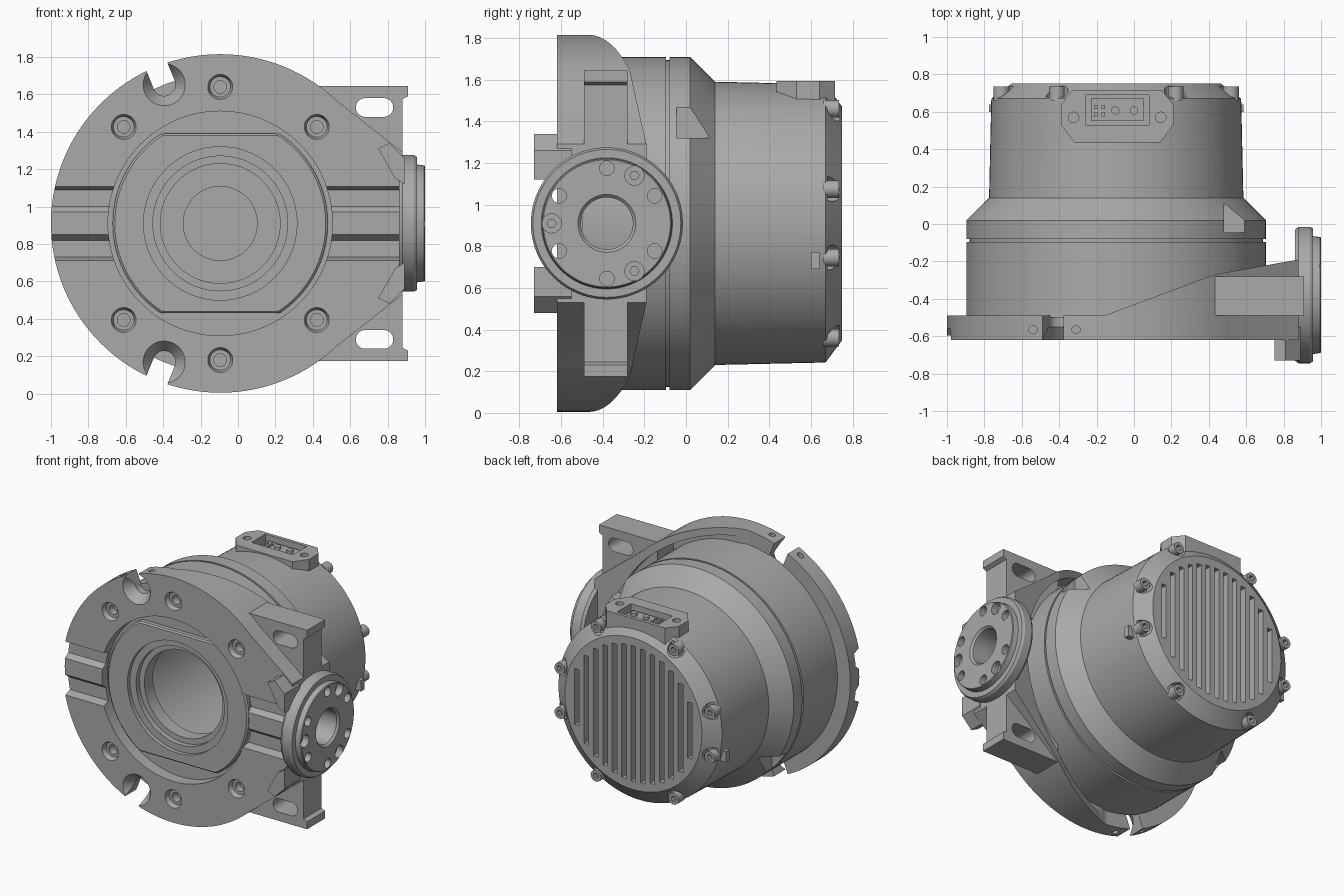
import bpy, bmesh, math
from mathutils import Vector

if "Cube" in bpy.data.objects:
    bpy.data.objects.remove(bpy.data.objects["Cube"], do_unlink=True)

CX, CZ = -0.095, 0.91      # drum axis
SY = -0.38                 # side port axis

grey = bpy.data.materials.new("machined_grey")
grey.use_nodes = True
colour = (0.4, 0.4, 0.4, 1)
grey.diffuse_color = colour
grey.node_tree.nodes["Principled BSDF"].inputs["Base Color"].default_value = colour


def finish(name, bm):
    bmesh.ops.remove_doubles(bm, verts=bm.verts, dist=1e-5)
    bmesh.ops.recalc_face_normals(bm, faces=bm.faces)
    me = bpy.data.meshes.new(name)
    bm.to_mesh(me)
    bm.free()
    me.materials.append(grey)
    ob = bpy.data.objects.new(name, me)
    bpy.context.collection.objects.link(ob)
    return ob


def place(axis, p, d):
    u, v = p
    return Vector({"x": (d, u, v), "y": (u, d, v), "z": (u, v, d)}[axis])


def loft(name, axis, rings):
    """Closed solid through rings of equal size: [(points, depth), ...]"""
    bm = bmesh.new()
    rows = [[bm.verts.new(place(axis, p, d)) for p in pts] for pts, d in rings]
    n = len(rows[0])
    for a, b in zip(rows, rows[1:]):
        for i in range(n):
            j = (i + 1) % n
            bm.faces.new((a[i], a[j], b[j], b[i]))
    bm.faces.new(rows[0])
    bm.faces.new(rows[-1])
    return finish(name, bm)


def prism(name, axis, pts, a, b):
    return loft(name, axis, [(pts, a), (pts, b)])


def box(name, x, y, z):
    return prism(name, "z", [(x[0], y[0]), (x[1], y[0]), (x[1], y[1]), (x[0], y[1])], *z)


def circle(c, r, n=48):
    return [(c[0] + r * math.cos(math.tau * i / n), c[1] + r * math.sin(math.tau * i / n))
            for i in range(n)]


def cyl(name, axis, c, r, a, b, r2=None, n=48):
    return loft(name, axis, [(circle(c, r, n), a), (circle(c, r2 or r, n), b)])


def lathe(name, profile, n=128):
    bm = bmesh.new()
    rows = []
    for i in range(n):
        t = math.tau * i / n
        rows.append([bm.verts.new((CX + r * math.cos(t), y, CZ + r * math.sin(t))) for r, y in profile])
    for i in range(n):
        a, b = rows[i], rows[(i + 1) % n]
        for k in range(len(profile)):
            m = (k + 1) % len(profile)
            if profile[k][0] or profile[m][0]:
                bm.faces.new((a[k], a[m], b[m], b[k]))
    return finish(name, bm)


def boolean(ob, tools, op="DIFFERENCE"):
    for tool in tools:
        mod = ob.modifiers.new("shape", "BOOLEAN")
        mod.operation, mod.object, mod.solver = op, tool, "EXACT"
        bpy.context.view_layer.objects.active = ob
        bpy.ops.object.modifier_apply(modifier=mod.name)
        bpy.data.objects.remove(tool, do_unlink=True)


def polar(r, deg, c=(CX, CZ)):
    t = math.radians(deg)
    return c[0] + r * math.cos(t), c[1] + r * math.sin(t)


def flip(pts):
    return [(x, 2 * CZ - z) for x, z in pts]


# Front flange: disc with tangent arms, thickening towards the side port
flange = cyl("front_flange", "y", (CX, CZ), 0.905, -0.62, 0, n=128)
arm = [(0.46, 1.62), (0.88, 1.29)]
boolean(flange, [prism("arms", "y", [(0, 1)] + arm + flip(arm)[::-1] + [(0, 0.8)], -0.62, 0)], "UNION")
boolean(flange, [prism("wedge", "z", [(-1.1, -0.63), (0.88, -0.63), (0.88, -0.19), (0.43, -0.27),
                                      (-0.16, -0.49), (-1.1, -0.49)], -0.1, 2)], "INTERSECT")
cuts = [cyl("bore", "y", (CX, CZ), 0.6, -0.7, 0.1, n=128),
        cyl("rear_relief", "y", (CX, CZ), 0.85, -0.47, 0.1, n=128)]
# Double channel across the face
half = [(-0.63, 0.2), (-0.56, 0.18), (-0.56, 0.09), (-0.595, 0.06)]
channel = [(y, CZ + z) for y, z in half] + [(y, CZ - z) for y, z in half[::-1]]
cuts.append(prism("channel", "x", channel, -1.1, 0.875))
# Counterbored bolt holes
for deg in (45, 90, 135, 225, 270, 315):
    p = polar(0.73, deg)
    cuts += [cyl("counterbore", "y", p, 0.07, -0.63, -0.585, 0.055),
             cyl("bolt_hole", "y", p, 0.034, -0.63, -0.53, n=24)]
# Rim notches with flared mouths
for s in (1, -1):
    deg = s * 112
    p = polar(0.80, deg)
    d = Vector(polar(0.3, deg, (0, 0)))
    w = Vector((-d.y, d.x)).normalized() * 0.06
    q = Vector(p)
    slot = [tuple(v) for v in (q - w, q + d - w, q + d + w, q + w)]
    cuts += [prism("notch", "y", slot, -0.7, -0.4), cyl("notch_end", "y", p, 0.06, -0.7, -0.4),
             cyl("notch_flare", "y", p, 0.12, -0.63, -0.55, 0.06)]
    for x in (-0.54, -0.31):
        z = CZ + s * math.sqrt(0.905 ** 2 - (x - CX) ** 2)
        cuts.append(cyl("rim_hole", "z", (x, -0.565), 0.022, z - 0.06, z + 0.06, n=20))
cuts.append(cyl("port_bore", "x", (SY, CZ), 0.125, 0.6, 1.1))
boolean(flange, cuts)

# Hollow housing with groove, shoulder cone and tapered rear drum
housing = lathe("housing", [
    (0.36, -0.53), (0.61, -0.53), (0.61, -0.5), (0.8, -0.5), (0.8, -0.095), (0.785, -0.095),
    (0.785, -0.08), (0.8, -0.08), (0.8, 0.02), (0.68, 0.14), (0.668, 0.67), (0.56, 0.75), (0, 0.75),
    (0, 0.5), (0.2, 0.5), (0.2, 0.55), (0.55, 0.55), (0.55, -0.4), (0.32, -0.4), (0.32, -0.5), (0.36, -0.5)])
cuts = []
# Rear cooling slots
for i in range(-6, 7):
    x = i * 0.077
    h = math.sqrt(0.51 ** 2 - x ** 2) - 0.01
    cuts.append(box("slot", (CX + x - 0.019, CX + x + 0.019), (0.64, 0.8), (CZ - h, CZ + h)))
# Flat pockets on the shoulder, opposite each other
cuts += [box("pocket", (0.48, 0.9), (-0.045, 0.11), (1.32, 1.7)),
         box("pocket", (2 * CX - 0.9, 2 * CX - 0.48), (-0.045, 0.11), (0.12, 0.5))]
# Rear bolt seats
bolt_angles = (15, 60, 120, 165, 195, 240, 300, 345)
for deg in bolt_angles:
    cuts.append(cyl("bolt_seat", "y", polar(0.635, deg), 0.06, 0.68, 0.8, n=24))
boolean(housing, cuts)

# Rear cap screws with sockets
for deg in bolt_angles:
    p = polar(0.635, deg)
    screw = cyl("rear_screw", "y", p, 0.042, 0.66, 0.735, n=24)
    boolean(screw, [cyl("hex", "y", p, 0.022, 0.7, 0.8, n=6)])

# Pilot boss with flat top and bottom
clamped = [(x, max(CZ - 0.48, min(CZ + 0.48, z))) for x, z in circle((CX, CZ), 0.575, 128)]
inner = [(CX + (x - CX) * 0.98, CZ + (z - CZ) * 0.98) for x, z in clamped]
boss = loft("pilot_boss", "y", [(inner, -0.57), (clamped, -0.56), (clamped, -0.5)])
boolean(boss, [cyl("boss_bore", "y", (CX, CZ), 0.41, -0.6, -0.54, n=96),
               cyl("boss_hole", "y", (CX, CZ), 0.36, -0.6, -0.4, n=96)])

# Mounting brackets and corner gussets, upper and lower
outline = [(0.43, 1.2), (0.88, 1.2), (0.88, 1.575), (0.908, 1.59), (0.908, 1.645), (0.43, 1.645)]
gusset = [(0.75, 1.31), (0.81, 1.34), (0.89, 1.26), (0.89, 1.12), (0.84, 1.15)]
hole = [(x + (0.05 if x > 0.73 else -0.05), z) for x, z in circle((0.73, 1.53), 0.05, 34)]
for side, f in (("upper", list), ("lower", flip)):
    bracket = prism(side + "_bracket", "y", f(outline), -0.49, -0.28)
    boolean(bracket, [prism("oblong", "y", f(hole), -0.6, -0.1),
                      cyl("clearance", "y", (CX, CZ), 0.78, -0.6, 0, n=96)])
    prism(side + "_gusset", "y", f(gusset), -0.73, -0.55)

# Side port flange
port = loft("side_port", "x", [(circle((SY, CZ), r, 96), x) for r, x in (
    (0.35, 0.86), (0.365, 0.88), (0.365, 0.94), (0.355, 0.957), (0.315, 0.957), (0.31, 0.995), (0.305, 1.0))])
cuts = [cyl("port_bore", "x", (SY, CZ), 0.125, 0.8, 1.1), cyl("port_lip", "x", (SY, CZ), 0.125, 0.985, 1.001, 0.14)]
for deg in (30, 90, 150, 210, 270, 330):
    cuts.append(cyl("port_hole", "x", polar(0.265, deg, (SY, CZ)), 0.035,
                    0.8 if deg in (150, 210) else 0.93, 1.1, n=24))
for deg in (60, 180, 300):
    p = polar(0.265, deg, (SY, CZ))
    cuts += [cyl("port_seat", "x", p, 0.046, 0.95, 1.1, n=24), cyl("port_pin", "x", p, 0.022, 0.91, 1.1, n=6)]
boolean(port, cuts)

# Connector pad on top with socket and pins
PX = -0.09
pad = [(-0.3, 0.53), (-0.23, 0.435), (0.23, 0.435), (0.3, 0.53), (0.3, 0.64), (0.24, 0.715), (-0.24, 0.715), (-0.3, 0.64)]
pad = [(PX + x, y) for x, y in pad]
connector = prism("connector_pad", "z", pad, 1.42, 1.593)
cuts = [box("socket", (PX - 0.17, PX + 0.17), (0.53, 0.69), (1.53, 1.7))]
cuts += [cyl("pad_hole", "z", (PX + s * 0.233, 0.57), 0.028, 1.55, 1.7, n=24) for s in (1, -1)]
boolean(connector, cuts)
boolean(housing, [box("socket_space", (PX - 0.17, PX + 0.17), (0.53, 0.69), (1.53, 1.7))])
box("socket_insert", (PX - 0.14, PX + 0.14), (0.55, 0.67), (1.52, 1.56))
for x in (-0.01, 0.09):
    cyl("socket_pin", "z", (PX + x, 0.607), 0.022, 1.54, 1.58, n=24)
for x in (-0.115, -0.075):
    for y in (0.585, 0.625):
        box("contact", (PX + x - 0.01, PX + x + 0.01), (y - 0.01, y + 0.01), (1.54, 1.57))

# Small side tabs
for s in (1, -1):
    x = CX + s * 0.65
    box("side_tab", (x - 0.03, x + 0.03), (0.6, 0.64), (0.69, 0.77))

# Smooth curved walls, keep crisp edges
bpy.ops.object.select_all(action="DESELECT")
for ob in bpy.context.collection.objects:
    if ob.type == "MESH" and ob.data.materials and ob.data.materials[0] == grey:
        ob.select_set(True)
        bpy.context.view_layer.objects.active = ob
bpy.ops.object.shade_smooth_by_angle(angle=math.radians(30))
